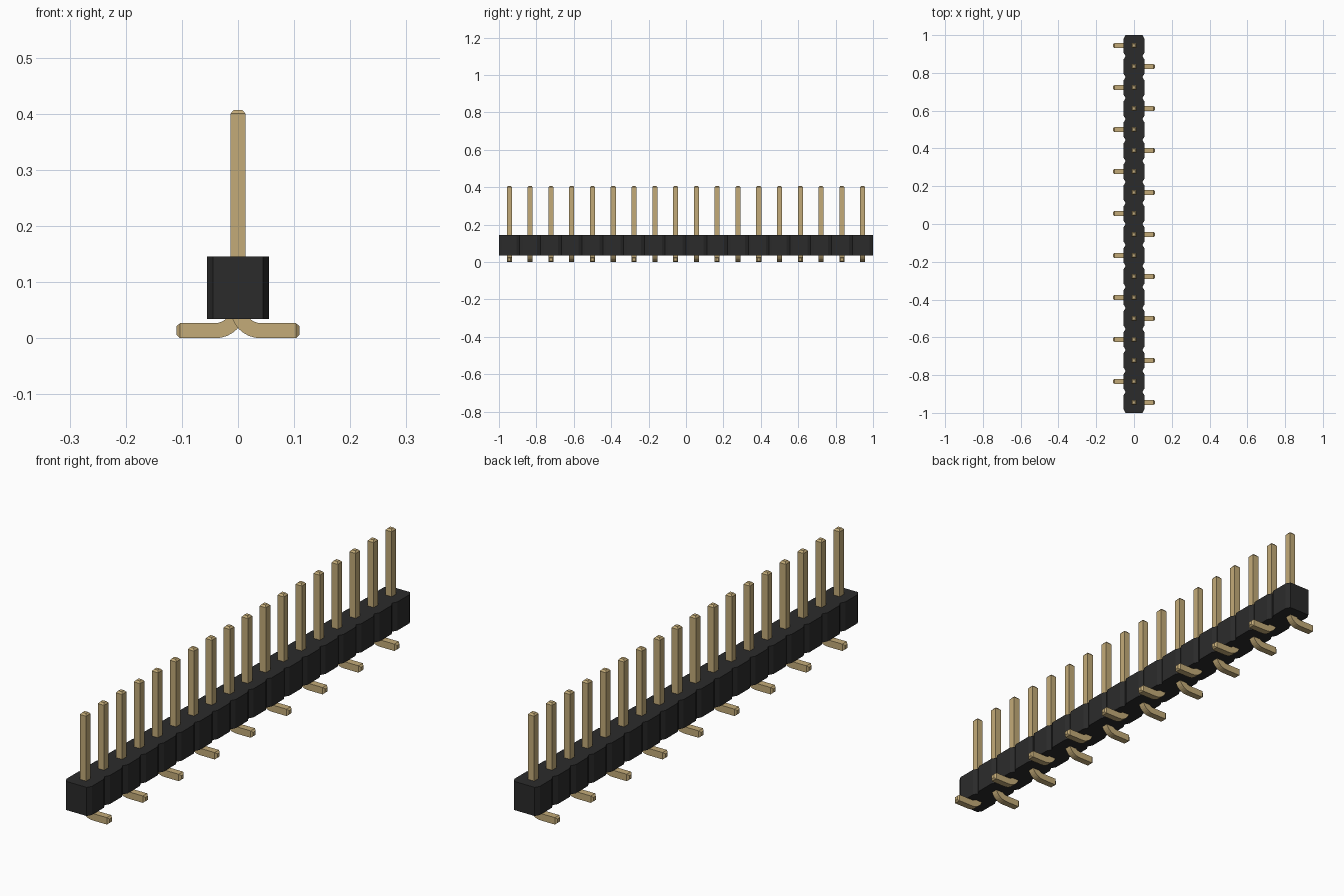
import bpy
import bmesh
import math
from mathutils import Vector

cube = bpy.data.objects.get("Cube")
if cube:
    bpy.data.objects.remove(cube, do_unlink=True)

PINS = 18
PITCH = 2 / PINS
HALF_PIN = 0.0135
HALF_BODY = 0.055
CUT_X, CUT_Y = 0.01, 0.018
BODY_BOTTOM, BODY_TOP = 0.034, 0.146
PIN_TOP, FOOT_END, TAPER = 0.407, 0.11, 0.007
BEND_X, BEND_RADIUS = 0.04, 0.04


def material(name, color):
    mat = bpy.data.materials.new(name)
    mat.use_nodes = True
    mat.diffuse_color = (*color, 1)
    bsdf = mat.node_tree.nodes["Principled BSDF"]
    bsdf.inputs["Base Color"].default_value = (*color, 1)
    bsdf.inputs["Roughness"].default_value = 0.6
    return mat


def loft(name, rings, mat):
    """Join successive four-point rings into a closed solid."""
    bm = bmesh.new()
    loops = [[bm.verts.new(p) for p in ring] for ring in rings]
    for a, b in zip(loops, loops[1:]):
        for i in range(4):
            j = (i + 1) % 4
            bm.faces.new((a[i], a[j], b[j], b[i]))
    bm.faces.new(loops[0])
    bm.faces.new(loops[-1])
    bmesh.ops.recalc_face_normals(bm, faces=bm.faces)
    mesh = bpy.data.meshes.new(name)
    bm.to_mesh(mesh)
    bm.free()
    mesh.materials.append(mat)
    obj = bpy.data.objects.new(name, mesh)
    bpy.context.collection.objects.link(obj)
    return obj


def body_ring(y, half):
    return [(-half, y, BODY_BOTTOM), (half, y, BODY_BOTTOM),
            (half, y, BODY_TOP), (-half, y, BODY_TOP)]


def pin_ring(x, z, angle, scale, side, y):
    """Square section at a path point; angle 0 lies flat, 90 degrees stands up."""
    h = HALF_PIN * scale
    across = Vector((math.sin(angle), 0, math.cos(angle))) * h
    along_y = Vector((0, h, 0))
    centre = Vector((x, 0, z))
    ring = []
    for u, v in ((-1, -1), (1, -1), (1, 1), (-1, 1)):
        p = centre + across * u + along_y * v
        ring.append((p.x * side, p.y + y, p.z))
    return ring


black = material("black plastic", (0.024, 0.024, 0.024))
gold = material("gold metal", (0.55, 0.41, 0.19))

# Plastic strip with notched joints between the cells
rows = []
for i in range(PINS):
    y0 = -1 + i * PITCH
    y1 = y0 + PITCH
    if i == 0:
        rows.append(body_ring(y0, HALF_BODY - CUT_X))
    rows += [body_ring(y0 + CUT_Y, HALF_BODY), body_ring(y1 - CUT_Y, HALF_BODY),
             body_ring(y1, HALF_BODY - CUT_X)]
loft("housing", rows, black)

# Path of one pin: tapered foot, rounded bend, upright post, tapered tip
path = [(FOOT_END, HALF_PIN, 0, 0.55), (FOOT_END - TAPER, HALF_PIN, 0, 1)]
STEPS = 8
for s in range(STEPS + 1):
    a = math.pi / 2 * s / STEPS
    path.append((BEND_X - BEND_RADIUS * math.sin(a),
                 HALF_PIN + BEND_RADIUS * (1 - math.cos(a)), a, 1))
path += [(0, PIN_TOP - TAPER, math.pi / 2, 1), (0, PIN_TOP, math.pi / 2, 0.55)]

# Row of pins with feet on alternating sides
for i in range(PINS):
    side = 1 if i % 2 == 0 else -1
    y = -1 + (i + 0.5) * PITCH
    loft(f"pin_{i + 1}", [pin_ring(*p, side, y) for p in path], gold)
